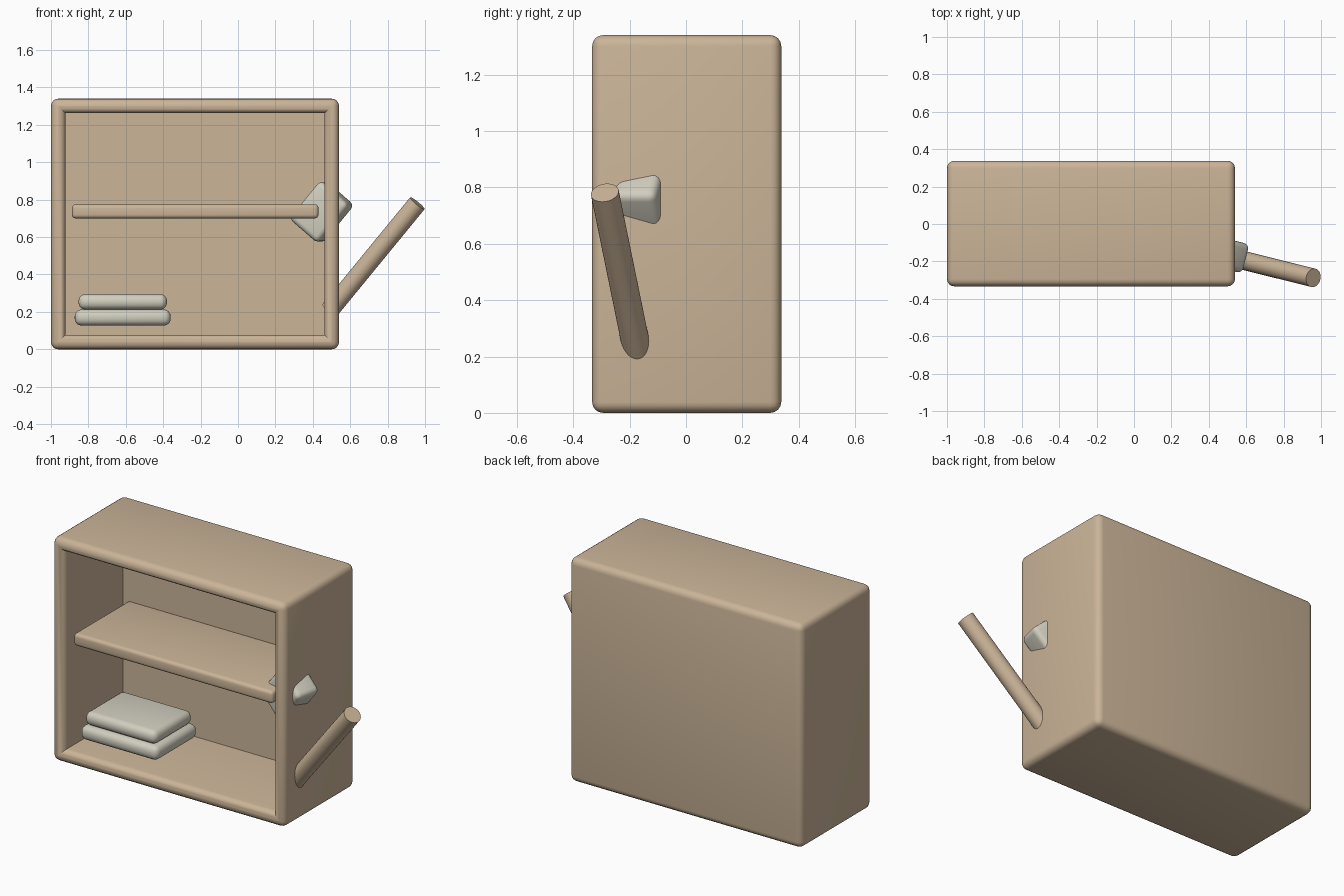
import bpy, bmesh, math
from mathutils import Vector, Matrix

if "Cube" in bpy.data.objects:
    bpy.data.objects.remove(bpy.data.objects["Cube"])


def material(name, rgb):
    m = bpy.data.materials.new(name)
    m.diffuse_color = (*rgb, 1)
    m.use_nodes = True
    m.node_tree.nodes["Principled BSDF"].inputs["Base Color"].default_value = m.diffuse_color
    return m


WOOD = material("tan_wood", (0.60, 0.46, 0.315))
GREY = material("pale_grey", (0.64, 0.62, 0.52))


def finish(name, bm, mat):
    me = bpy.data.meshes.new(name)
    bm.to_mesh(me)
    bm.free()
    me.materials.append(mat)
    ob = bpy.data.objects.new(name, me)
    bpy.context.collection.objects.link(ob)
    bpy.ops.object.select_all(action='DESELECT')
    ob.select_set(True)
    bpy.context.view_layer.objects.active = ob
    bpy.ops.object.shade_smooth_by_angle(angle=math.radians(35))
    return ob


def box_mesh(lo, hi):
    lo, hi = Vector(lo), Vector(hi)
    bm = bmesh.new()
    bmesh.ops.create_cube(bm, size=1)
    bmesh.ops.scale(bm, vec=hi - lo, verts=bm.verts)
    bmesh.ops.translate(bm, vec=(lo + hi) / 2, verts=bm.verts)
    bm.normal_update()
    return bm


def round_edges(bm, edges, radius, segments=4):
    bmesh.ops.bevel(bm, geom=edges, offset=radius, segments=segments,
                    profile=0.5, affect='EDGES', clamp_overlap=True)


def rounded_box(name, lo, hi, radius, mat):
    bm = box_mesh(lo, hi)
    round_edges(bm, bm.edges[:], radius)
    return finish(name, bm, mat)


# Cabinet: hollowed from the front, with rounded outer edges and rim
bm = box_mesh((-1, -0.333, 0), (0.54, 0.338, 1.34))
front = min(bm.faces, key=lambda f: f.calc_center_median().y)
bmesh.ops.inset_region(bm, faces=[front], thickness=0.11)
bm.normal_update()
back = bmesh.ops.extrude_discrete_faces(bm, faces=[front])["faces"][0]
bmesh.ops.translate(bm, vec=(0, 0.561, 0), verts=back.verts)
bmesh.ops.recalc_face_normals(bm, faces=bm.faces[:])
bm.normal_update()
convex = [e for e in bm.edges if e.calc_face_angle_signed(0) > 0.1]
round_edges(bm, convex, 0.042)
finish("cabinet", bm, WOOD)

# Shelf across the middle
rounded_box("shelf", (-0.888, -0.29, 0.70), (0.43, 0.235, 0.775), 0.02, WOOD)

# Two folded cloths stacked on the cabinet floor
rounded_box("lower_cloth", (-0.873, -0.255, 0.127), (-0.36, 0.14, 0.213), 0.036, GREY)
rounded_box("upper_cloth", (-0.853, -0.24, 0.213), (-0.38, 0.12, 0.295), 0.036, GREY)

# Shared tilt of the lever and its block: long axis, side axis, face normal
yaw = math.radians(-14)
flat = Vector((math.cos(yaw), math.sin(yaw), 0))
normal = Vector((math.sin(yaw), -math.cos(yaw), 0))
pitch = math.radians(49.8)
up = Vector((0, 0, 1))
long_axis = flat * math.cos(pitch) + up * math.sin(pitch)
side_axis = normal.cross(long_axis)
tilt = Matrix((side_axis, normal, long_axis)).transposed()
if tilt.determinant() < 0:
    tilt = Matrix((-side_axis, normal, long_axis)).transposed()
tilt = tilt.to_4x4()

# Tilted block passing through the right wall
bm = box_mesh((-0.104, -0.08, -0.135), (0.104, 0.08, 0.135))
round_edges(bm, bm.edges[:], 0.03)
bmesh.ops.transform(bm, matrix=Matrix.Translation((0.4475, -0.149, 0.735)) @ tilt,
                    verts=bm.verts)
finish("tilted_block", bm, GREY)

# Lever rod rising from the right wall
tip = Vector((0.959, -0.288, 0.781))
length = 0.75
bm = bmesh.new()
bmesh.ops.create_cone(bm, cap_ends=True, segments=32, radius1=0.05, radius2=0.05,
                      depth=length)
bmesh.ops.transform(bm, matrix=Matrix.Translation(tip - long_axis * length / 2) @ tilt,
                    verts=bm.verts)
finish("lever_rod", bm, WOOD)
